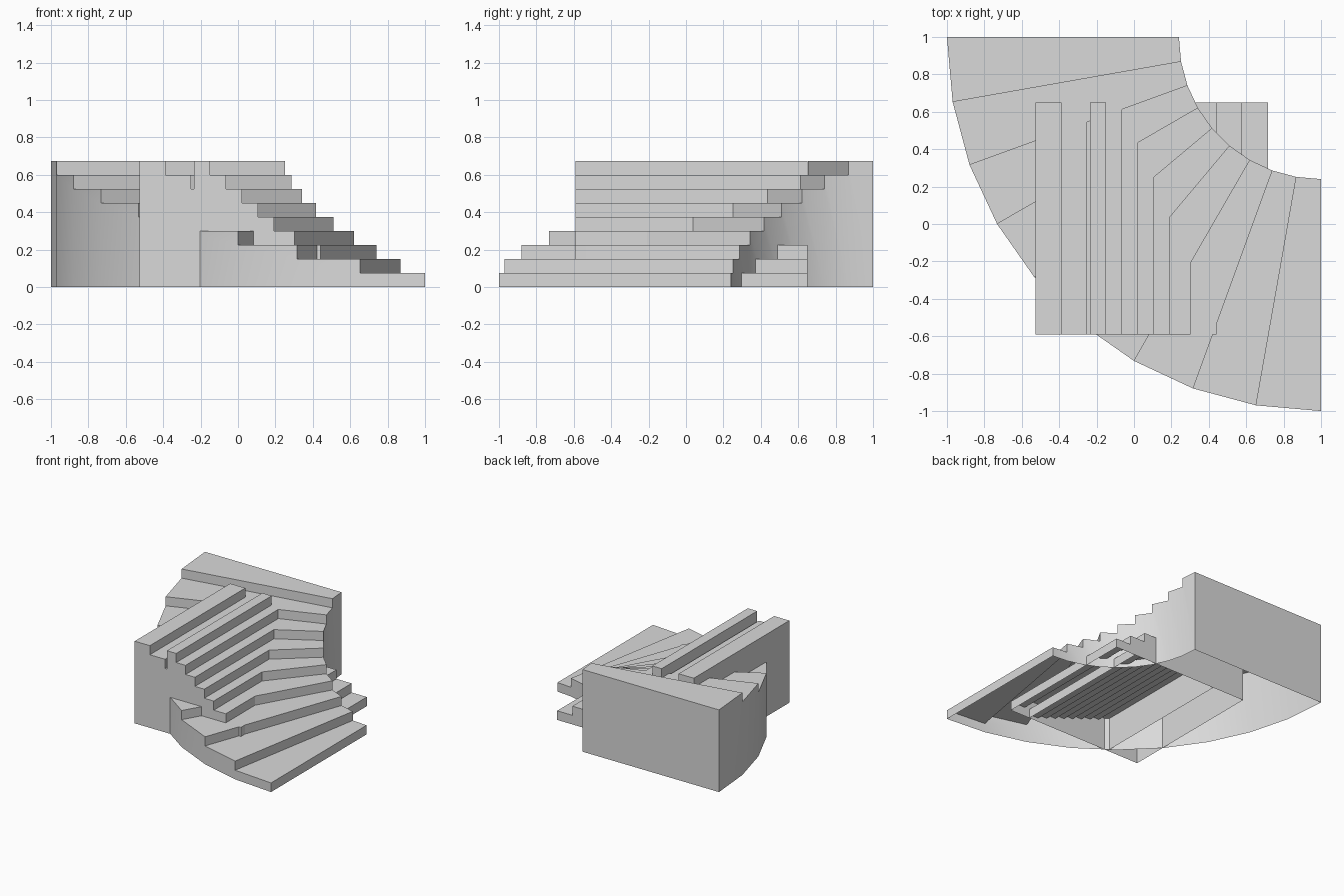
import bpy
import bmesh
from math import sin, cos, radians

cube = bpy.data.objects.get("Cube")
if cube:
    bpy.data.objects.remove(cube, do_unlink=True)

STEPS = 9
RISE = 0.075

grey = bpy.data.materials.new("light_grey")
grey.use_nodes = True
grey.diffuse_color = (0.7, 0.7, 0.7, 1)
grey.node_tree.nodes["Principled BSDF"].inputs["Base Color"].default_value = (0.7, 0.7, 0.7, 1)


class Builder:
    """Collects faces, sharing vertices that lie at the same point."""

    def __init__(self):
        self.bm = bmesh.new()
        self.verts = {}

    def face(self, *points):
        corners = []
        for p in points:
            key = tuple(round(c, 4) for c in p)
            if key not in self.verts:
                self.verts[key] = self.bm.verts.new(p)
            if self.verts[key] not in corners:
                corners.append(self.verts[key])
        self.bm.faces.new(corners)

    def finish(self, name):
        bmesh.ops.recalc_face_normals(self.bm, faces=self.bm.faces)
        mesh = bpy.data.meshes.new(name)
        self.bm.to_mesh(mesh)
        self.bm.free()
        mesh.materials.append(grey)
        obj = bpy.data.objects.new(name, mesh)
        bpy.context.collection.objects.link(obj)
        bpy.ops.object.select_all(action="DESELECT")
        obj.select_set(True)
        bpy.context.view_layer.objects.active = obj
        bpy.ops.object.shade_smooth_by_angle(angle=radians(30))


def curved_stair(name, inner, outer):
    """Quarter-turn stair, open underneath, turning about the corner (1, 1)."""
    b = Builder()

    def at(radius, k, z):
        a = radians(90 / STEPS * k)
        return (1 - radius * sin(a), 1 - radius * cos(a), z)

    for k in range(STEPS):
        low, top = RISE * k, RISE * (k + 1)
        # tread and riser
        b.face(at(inner, k, top), at(outer, k, top), at(outer, k + 1, top), at(inner, k + 1, top))
        b.face(at(inner, k, low), at(outer, k, low), at(outer, k, top), at(inner, k, top))
        # inner and outer walls
        for r in (inner, outer):
            b.face(at(r, k, 0), at(r, k + 1, 0), at(r, k + 1, top), at(r, k, top), at(r, k, low))
    # tall end wall
    top = RISE * STEPS
    b.face(at(inner, STEPS, 0), at(outer, STEPS, 0), at(outer, STEPS, top), at(inner, STEPS, top))
    b.finish(name)


def straight_stair(name, x_back, tread, rise, y0=-0.59, y1=0.65):
    """Straight stair climbing towards -x, open underneath."""
    b = Builder()
    x_front = x_back + tread * STEPS
    for k in range(STEPS):
        xa, xb = x_front - tread * k, x_front - tread * (k + 1)
        low, top = rise * k, rise * (k + 1)
        # tread and riser
        b.face((xa, y0, top), (xa, y1, top), (xb, y1, top), (xb, y0, top))
        b.face((xa, y0, low), (xa, y1, low), (xa, y1, top), (xa, y0, top))
        # side walls
        for y in (y0, y1):
            b.face((xa, y, 0), (xb, y, 0), (xb, y, top), (xa, y, top), (xa, y, low))
    # back wall
    top = rise * STEPS
    b.face((x_back, y0, 0), (x_back, y1, 0), (x_back, y1, top), (x_back, y0, top))
    b.finish(name)


curved_stair("curved_stair", 0.76, 2.0)
straight_stair("wide_tread_stair", -0.526, 0.138, RISE)
straight_stair("narrow_tread_stair", -0.234, 0.0853, RISE)
# shallow stair nested inside the narrow one
straight_stair("shallow_inner_stair", -0.234, 0.0853, 0.03)
